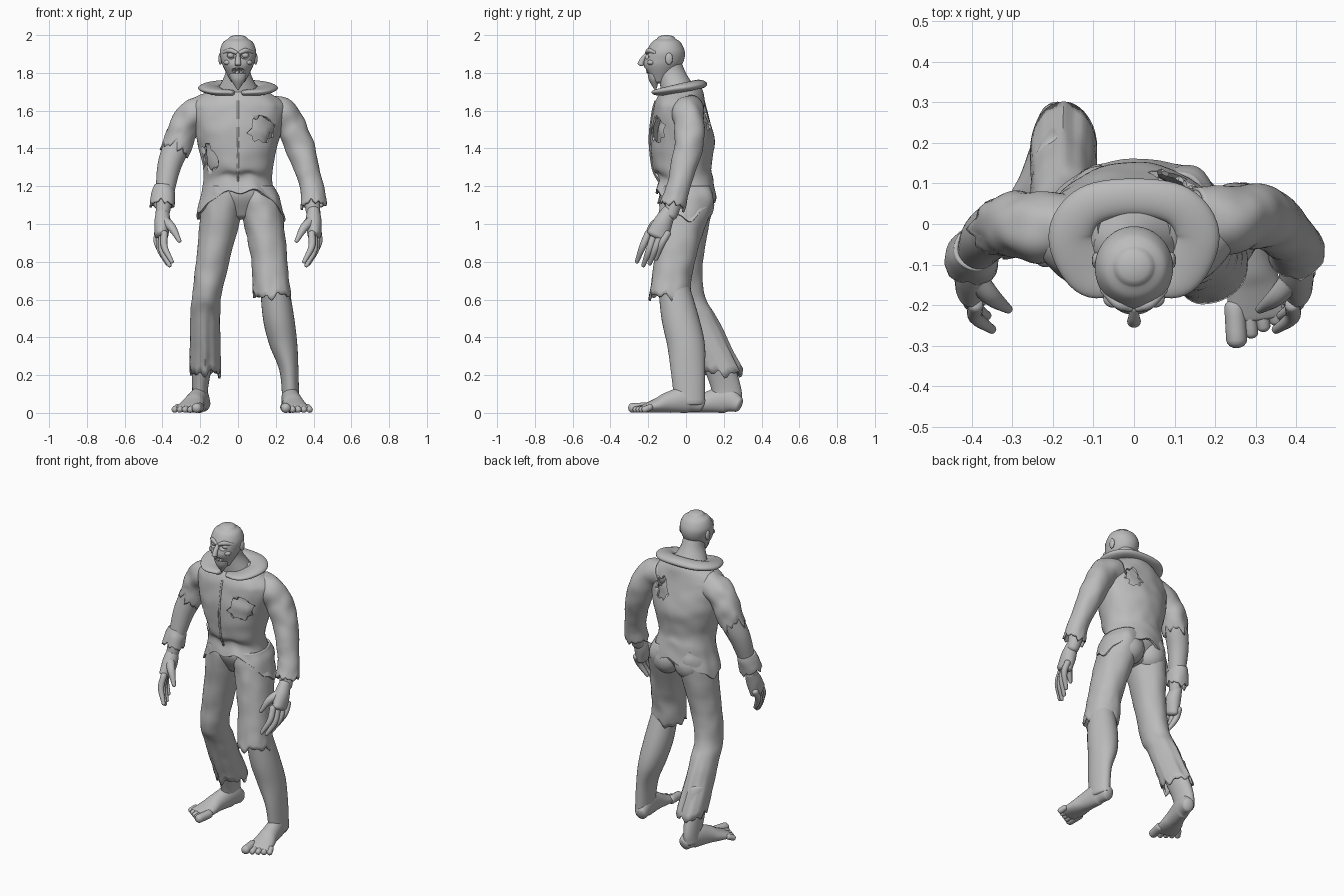
import bpy, bmesh, math
from mathutils import Vector, Matrix, noise

if "Cube" in bpy.data.objects:
    bpy.data.objects.remove(bpy.data.objects["Cube"])

grey = bpy.data.materials.new("clay_grey")
grey.use_nodes = True
tone = (0.5, 0.5, 0.5, 1)
grey.diffuse_color = tone
grey.node_tree.nodes["Principled BSDF"].inputs["Base Color"].default_value = tone
parts = []
X, Y, Z = Vector((1, 0, 0)), Vector((0, 1, 0)), Vector((0, 0, 1))


def finish(name, bm):
    bmesh.ops.recalc_face_normals(bm, faces=bm.faces)
    mesh = bpy.data.meshes.new(name)
    bm.to_mesh(mesh)
    bm.free()
    mesh.materials.append(grey)
    ob = bpy.data.objects.new(name, mesh)
    bpy.context.collection.objects.link(ob)
    parts.append(ob)
    return ob


def spline(rows, steps):
    """Smooth curve through rows of (x, y, z, radius) or (x, y, z, radius, radius)."""
    rows = [Vector(row if len(row) == 5 else (*row, row[-1])) for row in rows]
    ext = [rows[0] * 2 - rows[1]] + rows + [rows[-1] * 2 - rows[-2]]
    out = []
    for before, start, end, after in zip(ext, ext[1:], ext[2:], ext[3:]):
        for i in range(steps):
            t = i / steps
            out.append(start + (end - before) * (t / 2)
                       + (before * 2 - start * 5 + end * 4 - after) * (t * t / 2)
                       + (start * 3 - before - end * 3 + after) * (t ** 3 / 2))
    return out + [rows[-1]]


def dome(ring, height):
    """Rounded end made of shrinking rings."""
    centre, tangent, u, v, a, b, t = ring
    rise = min(a, b) * height
    return [[centre + tangent * rise * math.sin(k), tangent, u, v, a * math.cos(k), b * math.cos(k), t]
            for k in (0.4, 0.8, 1.2, 1.5)]


def tube(name, rows, ref=None, cap=0.8, hem=None, folds=0.0, segs=32, steps=8):
    """Skin a path; ref None keeps rings level, hem makes an open ragged end."""
    path = spline(rows, steps)
    last = len(path) - 1
    rings = []
    for i, point in enumerate(path):
        tangent = (path[min(i + 1, last)] - path[max(i - 1, 0)]).to_3d().normalized()
        if ref is None:
            tangent = Z * (1 if tangent.z > 0 else -1)
            u, v = X, Y
        else:
            u = (ref - tangent * ref.dot(tangent)).normalized()
            v = tangent.cross(u)
        rings.append([point.to_3d(), tangent, u, v, point[3], point[4], i / last])
    if not hem:
        rings = dome(rings[0], -cap)[::-1] + rings + dome(rings[-1], cap)
    bm = bmesh.new()
    grid = []
    for centre, tangent, u, v, a, b, t in rings:
        loop = []
        for j in range(segs):
            angle = math.tau * j / segs
            offset = u * (a * math.cos(angle)) + v * (b * math.sin(angle))
            if folds:
                offset *= 1 + folds * noise.noise((centre + offset) * 13)
            if hem:
                offset += tangent * hem(angle) * max(0, (t - 0.7) / 0.3)
            loop.append(bm.verts.new(centre + offset))
        grid.append(loop)
    for lower, upper in zip(grid, grid[1:]):
        for j in range(segs):
            k = (j + 1) % segs
            bm.faces.new((lower[j], lower[k], upper[k], upper[j]))
    if not hem:
        bm.faces.new(grid[0])
        bm.faces.new(grid[-1])
    ob = finish(name, bm)
    if hem:
        cloth = ob.modifiers.new("cloth", "SOLIDIFY")
        cloth.thickness, cloth.offset = 0.012, -1
    return ob


def blob(name, place, size, rough=0.0):
    bm = bmesh.new()
    bmesh.ops.create_icosphere(bm, subdivisions=3, radius=1)
    for vert in bm.verts:
        vert.co *= 1 + rough * noise.noise(vert.co * 2.5)
        vert.co = Vector(place) + vert.co * Vector(size)
    return finish(name, bm)


def carve(ob, holes, rough):
    """Cut hollows, then drop the cutters."""
    for place, size in holes:
        cutter = blob("cutter", place, size, rough)
        cutter.hide_render = True
        tear = ob.modifiers.new("tear", "BOOLEAN")
        tear.operation, tear.object = "DIFFERENCE", cutter
    bpy.context.view_layer.update()
    mesh = bpy.data.meshes.new_from_object(ob.evaluated_get(bpy.context.evaluated_depsgraph_get()))
    ob.modifiers.clear()
    ob.data = mesh
    for _ in holes:
        bpy.data.objects.remove(parts.pop())


def ragged(amount):
    return lambda angle: amount * (math.sin(3 * angle + 1) + math.sin(7 * angle) + math.sin(11 * angle)) / 2


def shirt_hem(angle):
    front = max(0, -math.sin(angle)) ** 2
    return 0.1 * abs(math.cos(angle)) ** 3 - 0.05 * front + ragged(0.015)(angle)


def flip(rows, side, grow=0):
    """Put a limb path on one side; the shoulders are turned a little."""
    return [(side * x, y + side * 0.01, z, radius + grow) for x, y, z, radius in rows]


# Shirt with torn holes, front seam and inner body
body = [(0, -.01, 1.74, .09, .08), (0, -.02, 1.7, .16, .11), (0, -.03, 1.65, .23, .13),
        (0, -.03, 1.59, .245, .145), (0, -.02, 1.45, .22, .17), (0, -.02, 1.3, .185, .155),
        (0, 0, 1.23, .19, .145), (.015, 0, 1.13, .235, .16)]
shirt = tube("shirt", body, hem=shirt_hem, folds=0.035, segs=64)
carve(shirt, [((.13, -.17, 1.5), (.08, .08, .07)), ((-.16, -.13, 1.34), (.05, .06, .08)),
              ((.1, .13, 1.56), (.06, .08, .07))], rough=0.6)
tube("inner_body", [(x, y, z - .01, a - .035, b - .04) for x, y, z, a, b in body[:-1]], folds=0.15)
tube("shirt_seam", [(0, y - b - .002, z, .006) for x, y, z, a, b in body[2:-1]], ref=X, segs=8)

# Broad flat collar open at the front
half = [(.03, -.145, 1.695, .014, .03), (.105, -.12, 1.7, .02, .06), (.155, -.03, 1.72, .024, .056),
        (.11, .045, 1.735, .024, .05)]
back = [(0, .066, 1.74, .024, .046)]
tube("collar", half + back + [(-row[0], *row[1:]) for row in half[::-1]], ref=Z)

# Trousers: hips, long right leg, short left leg
tube("trouser_hips", [(0, 0, 1.25, .165, .13), (.01, 0, 1.15, .18, .14), (.02, 0, 1.05, .1, .09)], cap=0.3)
tube("right_trouser_leg", [(-.08, 0, 1.2, .09, .13), (-.08, 0, 1.11, .11, .14), (-.135, -.01, .8, .088, .1),
                           (-.165, 0, .62, .077, .1), (-.175, .06, .5, .08, .1), (-.174, .19, .21, .084, .11)],
     hem=ragged(.02), folds=0.06, segs=48)
tube("left_trouser_leg", [(.1, 0, 1.2, .09, .13), (.12, 0, 1.11, .11, .14), (.165, -.06, .82, .097, .11),
                          (.18, -.09, .62, .1, .11)], hem=ragged(.02), folds=0.07, segs=48)
for side in (-1, 1):
    blob("buttock", (.01 + side * .08, .06, 1.1), (.095, .09, .1))

# Bare shins
tube("left_shin", [(.19, -.07, .7, .075, .08), (.215, -.03, .5, .083, .1), (.24, 0, .36, .074, .1),
                   (.27, .01, .22, .05, .09), (.28, .02, .05, .044, .08)], cap=0.3)
tube("right_shin", [(-.18, .13, .38, .07, .09), (-.2, .21, .14, .043, .08), (-.2, .22, .05, .044, .075)], cap=0.3)


# Feet with five toes, turned outward
def foot(name, place, side, yaw):
    made = [tube(name, [(0, .07, .045, .036, .042), (0, 0, .07, .046, .07), (0, -.1, .056, .053, .056),
                        (0, -.16, .04, .065, .04), (0, -.24, .022, .076, .02)], ref=X, cap=0.5)]
    for i in range(5):
        x = side * (i * .032 - (.054 if i else .06))
        radius = .017 if i else .026
        tip = .012 * i - .29
        made.append(tube(name + "_toe", [(x * .9, -.21, .03, radius), (x, tip, radius, radius)],
                         ref=X, segs=14, steps=4))
    for ob in made:
        ob.data.transform(Matrix.Translation(place) @ Matrix.Rotation(yaw, 4, "Z"))


foot("left_foot", (.275, .01, 0), 1, .13)
foot("right_foot", (-.2, .21, 0), -1, -.27)

# Arms, sleeves and cuffs
arm = [(.15, 0, 1.61, .074), (.23, 0, 1.58, .078), (.285, .01, 1.51, .074), (.33, 0, 1.4, .07),
       (.37, -.03, 1.28, .06), (.4, -.09, 1.05, .036)]
cuff = [(.39, -.05, 1.2, .055), (.395, -.06, 1.16, .064), (.4, -.08, 1.1, .064)]
for name, side in (("right_arm", -1), ("left_arm", 1)):
    tube(name, flip(arm, side), ref=Y)
tube("right_sleeve", flip(arm[:4], -1, .007), ref=Y, hem=ragged(.03), folds=0.14, segs=40)
tube("right_cuff", flip(cuff, -1), ref=Y, hem=ragged(.015), folds=0.15)
tube("left_sleeve", flip(arm[:5] + cuff[::2], 1, .006), ref=Y, hem=ragged(.015), folds=0.1, segs=40)


# Hands
def hand(name, side):
    tube(name + "_palm", [(side * .4, -.09, 1.07, .036, .033), (side * .4, -.12, 1.01, .05, .043),
                          (side * .405, -.15, .94, .06, .036)], ref=Y, cap=0.6)
    for i, reach in enumerate((0, -.02, -.01, .015)):
        x, y = .39 + i * .012, i * .034 - .2
        tube(name + "_finger", [(side * x, y, .95, .019), (side * x, y - .03, .88 + reach, .018),
                                (side * (x - .04), y - .06, .8 + reach, .011)], ref=Y, segs=14, steps=5)
    tube(name + "_thumb", [(side * .395, -.13, 1.02, .03), (side * .35, -.18, .98, .023),
                           (side * .31, -.21, .91, .011)], ref=Y, segs=14, steps=5)


hand("right_hand", -1)
hand("left_hand", 1)

# Neck and head with carved sockets and mouth
tube("neck", [(0, -.09, 1.87, .065, .06), (0, -.07, 1.79, .07, .075), (0, -.03, 1.69, .12, .1)])
head = tube("head", [(0, -.105, 1.982, .05, .048), (0, -.105, 1.96, .08, .078), (0, -.107, 1.915, .096, .1),
                     (0, -.115, 1.87, .09, .105), (0, -.127, 1.83, .077, .094), (0, -.14, 1.76, .04, .043)],
            cap=0.38, segs=48)
carve(head, [((side * .038, -.21, 1.893), (.027, .028, .02)) for side in (-1, 1)]
      + [((0, -.22, 1.81), (.04, .032, .017))], rough=0.1)
for side in (-1, 1):
    blob("eyeball", (side * .038, -.184, 1.893), (.019, .018, .016))
    blob("ear", (side * .093, -.09, 1.875), (.011, .02, .032))
    blob("cheekbone", (side * .052, -.184, 1.855), (.024, .022, .015))
    tube("brow", [(side * .01, -.207, 1.907, .01), (side * .04, -.196, 1.918, .013),
                  (side * .075, -.163, 1.908, .009)], ref=Z, segs=14)
tube("nose", [(0, -.207, 1.9, .01), (0, -.23, 1.87, .014), (0, -.24, 1.845, .017)], ref=X, cap=0.5, segs=18)
tube("beard", [(0, -.176, 1.793, .045, .028), (0, -.17, 1.76, .036, .026), (0, -.163, 1.715, .007, .007)],
     folds=0.1, segs=24)
for i in range(6):
    x = (i - 2.5) * .011
    blob("tooth", (x, abs(x) * .4 - .208, 1.82 - .012 * (i % 2)), (.005, .007, .009))

# Smooth shading with crisp tears
bpy.ops.object.select_all(action="DESELECT")
for ob in parts:
    ob.select_set(True)
bpy.context.view_layer.objects.active = shirt
bpy.ops.object.shade_smooth_by_angle(angle=math.radians(45))
